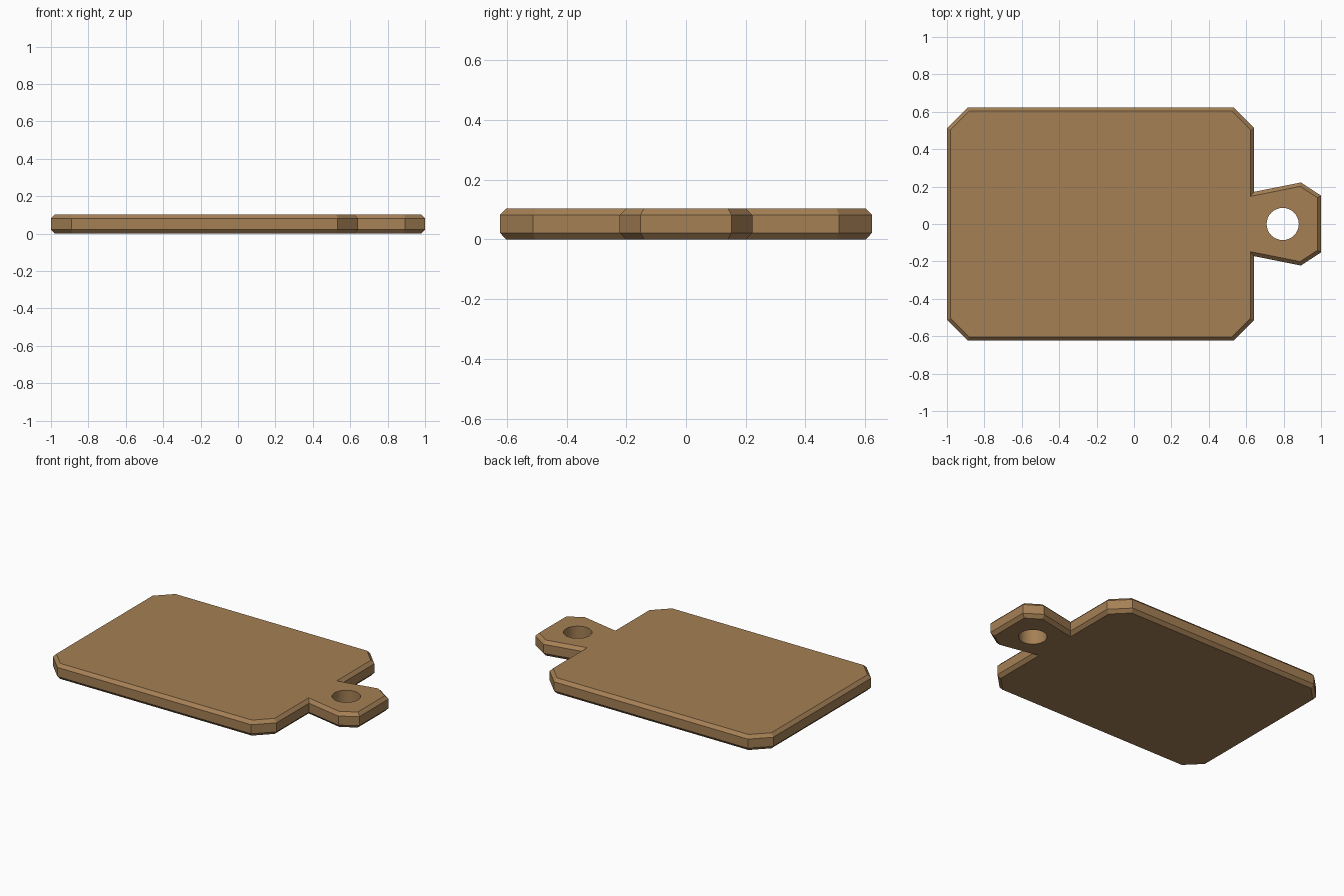
import bpy, bmesh, math
from mathutils import Vector

if "Cube" in bpy.data.objects:
    bpy.data.objects.remove(bpy.data.objects["Cube"])

wood = bpy.data.materials.new("warm_wood")
wood.diffuse_color = (0.376, 0.216, 0.091, 1)
wood.use_nodes = True
wood.node_tree.nodes["Principled BSDF"].inputs["Base Color"].default_value = wood.diffuse_color

# Board outline: lower half, mirrored across y, counter-clockwise
half = [(-1, -0.513), (-0.89, -0.623), (0.533, -0.623), (0.642, -0.513),
        (0.642, -0.172), (0.892, -0.222), (1, -0.152)]
outline = [Vector(p) for p in half + [(x, -y) for x, y in reversed(half)]]


def inset(pts, d):
    """Offset a counter-clockwise polygon inwards with mitred corners."""
    out = []
    for i, p in enumerate(pts):
        e1 = (p - pts[i - 1]).normalized()
        e2 = (pts[(i + 1) % len(pts)] - p).normalized()
        n1, n2 = Vector((-e1.y, e1.x)), Vector((-e2.y, e2.x))
        out.append(p + (n1 + n2) * d / (1 + n1.dot(n2)))
    return out


# Board with chamfered rims, stacked from four rings
bm = bmesh.new()
rings = []
for d, z in [(0.02, 0), (0, 0.022), (0, 0.082), (0.02, 0.103)]:
    rings.append([bm.verts.new((p.x, p.y, z)) for p in inset(outline, d)])
n = len(outline)
for a, b in zip(rings, rings[1:]):
    for i in range(n):
        j = (i + 1) % n
        bm.faces.new((a[i], a[j], b[j], b[i]))
bm.faces.new(rings[0][::-1])
bm.faces.new(rings[-1])
mesh = bpy.data.meshes.new("cutting_board")
bm.to_mesh(mesh)
bm.free()
board = bpy.data.objects.new("cutting_board", mesh)
bpy.context.collection.objects.link(board)
mesh.materials.append(wood)

# Hanging hole through the handle
bpy.ops.mesh.primitive_cylinder_add(vertices=32, radius=0.086, depth=0.4,
                                    location=(0.795, 0, 0.05))
cutter = bpy.context.object
cutter.name = "hole_cutter"
cutter.hide_render = True
cutter.data.materials.append(wood)
mod = board.modifiers.new("hole", 'BOOLEAN')
mod.operation, mod.solver, mod.object = 'DIFFERENCE', 'EXACT', cutter
bpy.ops.object.select_all(action='DESELECT')
bpy.context.view_layer.objects.active = board
board.select_set(True)
bpy.ops.object.modifier_apply(modifier="hole")
bpy.data.objects.remove(cutter)
bpy.ops.object.shade_smooth_by_angle(angle=math.radians(20))
